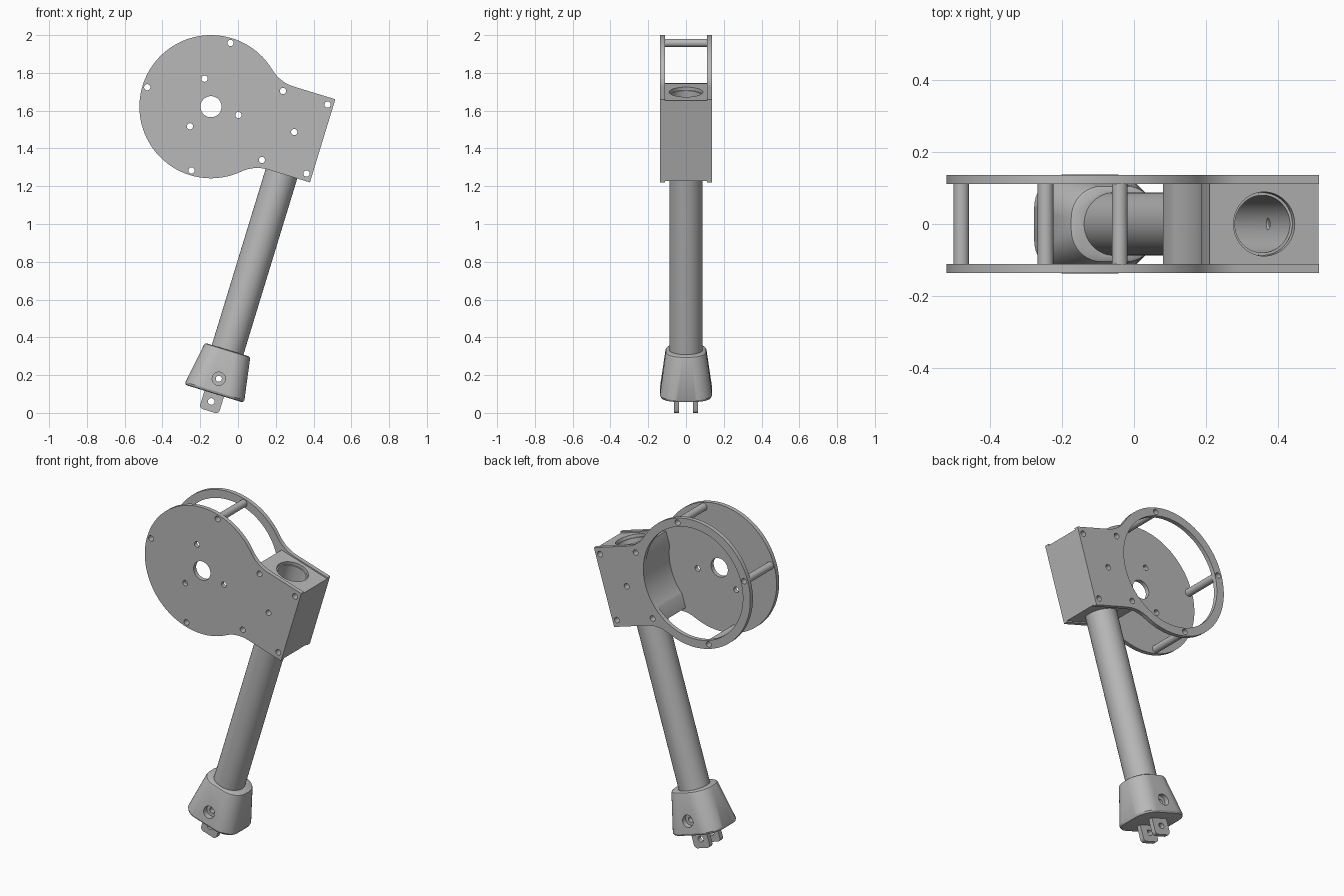
import bpy, bmesh
from math import pi, cos, sin, atan2, hypot, radians, sqrt
from mathutils import Matrix, Vector

cube = bpy.data.objects.get("Cube")
if cube:
    bpy.data.objects.remove(cube, do_unlink=True)

# Everything is modelled upright around the disc centre, then tilted into place
PLACE = Matrix.Translation((-0.143, 0, 1.621)) @ Matrix.Rotation(radians(17), 4, 'Y')
TUBE_X = 0.4605
HOLE = 0.0165

grey = bpy.data.materials.new("machined_grey")
grey.use_nodes = True
grey.diffuse_color = (0.48, 0.48, 0.48, 1)
grey.node_tree.nodes["Principled BSDF"].inputs["Base Color"].default_value = grey.diffuse_color


def make(name, bm):
    bmesh.ops.recalc_face_normals(bm, faces=bm.faces)
    mesh = bpy.data.meshes.new(name)
    bm.to_mesh(mesh)
    bm.free()
    ob = bpy.data.objects.new(name, mesh)
    bpy.context.collection.objects.link(ob)
    ob.matrix_world = PLACE
    mesh.materials.append(grey)
    return ob


def arc(cx, cz, r, a0, a1, n):
    return [(cx + r * cos(a0 + (a1 - a0) * i / n), cz + r * sin(a0 + (a1 - a0) * i / n))
            for i in range(n + 1)]


def loft(name, rings):
    bm = bmesh.new()
    loops = [[bm.verts.new(p) for p in ring] for ring in rings]
    n = len(loops[0])
    for a, b in zip(loops, loops[1:]):
        for i in range(n):
            bm.faces.new((a[i], a[(i + 1) % n], b[(i + 1) % n], b[i]))
    bm.faces.new(loops[0])
    bm.faces.new(loops[-1])
    return make(name, bm)


def prism(name, pts, y0, y1):
    return loft(name, [[(x, y, z) for x, z in pts] for y in (y0, y1)])


def rods(name, items, seg=32):
    """Cylinders given as (start, end, radius)."""
    bm = bmesh.new()
    for p, q, r in items:
        p, q = Vector(p), Vector(q)
        m = Matrix.Translation((p + q) / 2) @ (q - p).to_track_quat('Z', 'Y').to_matrix().to_4x4()
        bmesh.ops.create_cone(bm, cap_ends=True, segments=seg, radius1=r, radius2=r,
                              depth=(q - p).length, matrix=m)
    return make(name, bm)


def cross(points, r=HOLE):
    """Front-to-back drill holes."""
    return [((x, -0.3, z), (x, 0.3, z), r) for x, z in points]


def cut(ob, items, seg=32):
    cutter = rods("cutter", items, seg)
    cutter.hide_render = True
    mod = ob.modifiers.new("cut", 'BOOLEAN')
    mod.operation, mod.solver, mod.object = 'DIFFERENCE', 'EXACT', cutter
    bpy.context.view_layer.update()
    deps = bpy.context.evaluated_depsgraph_get()
    mesh = bpy.data.meshes.new_from_object(ob.evaluated_get(deps))
    ob.modifiers.clear()
    ob.data = mesh
    bpy.data.objects.remove(cutter, do_unlink=True)


# Side plates: disc blended by fillets into a rectangular lug
R, FIL, HALF, END = 0.379, 0.2, 0.23, 0.618
fx = sqrt((R + FIL) ** 2 - (HALF + FIL) ** 2)
t = atan2(HALF + FIL, fx)
outline = (arc(0, 0, R, t, 2 * pi - t, 80)
           + arc(fx, -HALF - FIL, FIL, pi - t, pi / 2, 12)
           + [(END, -HALF), (END, HALF)]
           + arc(fx, HALF + FIL, FIL, -pi / 2, t - pi, 12))
rim_holes = [(0, 0.353), (-0.353, 0), (0, -0.353)]
lug_holes = [(x, z) for x in (0.34, 0.587) for z in (-0.191, 0.191)] + [(TUBE_X, 0)]
motor_holes = [(0.152 * cos(a), 0.152 * sin(a)) for a in (0, 2 * pi / 3, 4 * pi / 3)]

front_plate = prism("front_plate", outline, -0.137, -0.112)
cut(front_plate, cross(rim_holes + lug_holes + motor_holes) + cross([(0, 0)], 0.056))
back_plate = prism("back_plate", outline, 0.112, 0.137)
cut(back_plate, cross(rim_holes + lug_holes))
cut(back_plate, cross([(0, 0)], 0.33), 96)

# Hollow spacers between the plates
spacers = rods("spacers", [((x, -0.112, z), (x, 0.112, z), 0.022) for x, z in rim_holes])
cut(spacers, cross(rim_holes))

# Clamp block with a concave inner face and a bore for the tube
hb, xb, rc = 0.222, 0.302, 0.333
s = atan2(sqrt(rc * rc - xb * xb), xb)
block = prism("clamp_block", [(xb, -hb), (END, -hb), (END, hb), (xb, hb)]
              + arc(0, 0, rc, s, -s, 24), -0.112, 0.112)
cut(block, [((TUBE_X, 0, -0.4), (TUBE_X, 0, 0.4), 0.089)], 64)
cut(block, cross(lug_holes))

# Long hollow tube
tube = rods("leg_tube", [((TUBE_X, 0, -1.3), (TUBE_X, 0, 0.205), 0.0875)], 64)
cut(tube, [((TUBE_X, 0, -1.4), (TUBE_X, 0, 0.4), 0.08)], 64)
cut(tube, cross([(TUBE_X, 0)]) + [((TUBE_X, 0, 0), (TUBE_X + 0.2, 0, 0), HOLE)])


# Flared end fitting with rounded corners
def rounded(hx, hy, r, z):
    ring = []
    for k, (sx, sy) in enumerate(((1, 1), (-1, 1), (-1, -1), (1, -1))):
        ring += arc(TUBE_X + sx * (hx - r), sy * (hy - r), r, k * pi / 2, (k + 1) * pi / 2, 10)
    return [(x, y, z) for x, y in ring]


fitting = loft("end_fitting", [rounded(*level) for level in (
    (0.15, 0.122, 0.078, -1.448), (0.159, 0.133, 0.088, -1.445), (0.163, 0.138, 0.092, -1.434),
    (0.128, 0.109, 0.092, -1.219), (0.124, 0.105, 0.088, -1.209), (0.117, 0.098, 0.082, -1.205))])
cut(fitting, [((TUBE_X, 0, -1.3), (TUBE_X, 0, -1.0), 0.0878)], 64)
screw_z = -1.365
cut(fitting, cross([(TUBE_X, screw_z)], 0.016))
cut(fitting, [((TUBE_X, d * 0.1, screw_z), (TUBE_X, d * 0.3, screw_z), 0.035) for d in (-1, 1)])

# Pair of clevis tangs with a pin hole
w, low, r = 0.054, -1.544, 0.02
tang = ([(TUBE_X + w, -1.42), (TUBE_X - w, -1.42)]
        + arc(TUBE_X - w + r, low + r, r, pi, 1.5 * pi, 6)
        + arc(TUBE_X + w - r, low + r, r, 1.5 * pi, 2 * pi, 6))
tangs = []
for name, y0 in (("front_tang", -0.063), ("back_tang", 0.036)):
    ob = prism(name, tang, y0, y0 + 0.027)
    cut(ob, cross([(TUBE_X - 0.003, -1.492)], 0.0175))
    tangs.append(ob)

# Smooth curved walls, keep machined edges crisp
parts = [front_plate, back_plate, spacers, block, tube, fitting] + tangs
bpy.ops.object.select_all(action='DESELECT')
for ob in parts:
    ob.select_set(True)
bpy.context.view_layer.objects.active = block
bpy.ops.object.shade_smooth_by_angle(angle=radians(30))
